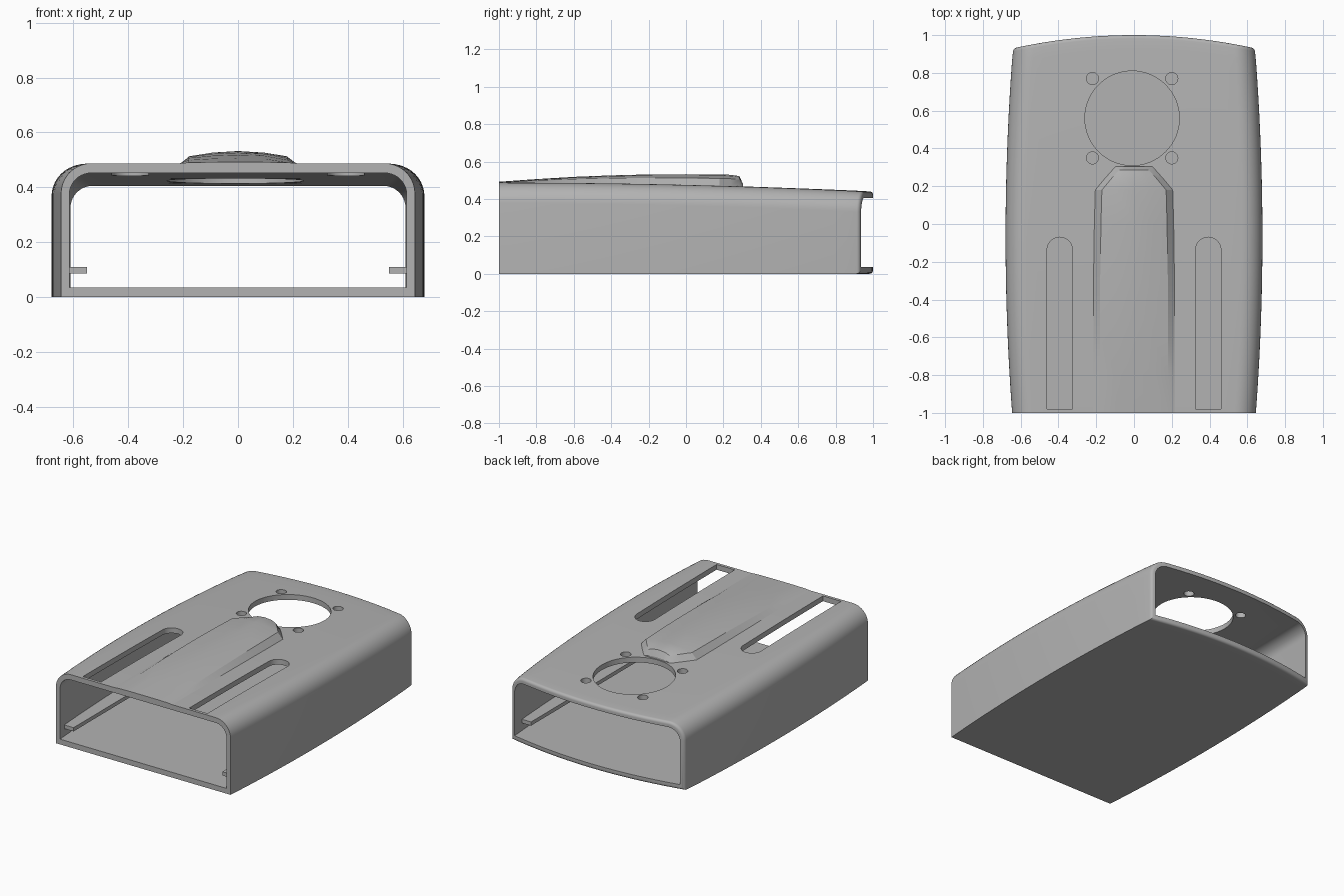
import bpy, bmesh, math

cube = bpy.data.objects.get("Cube")
if cube:
    bpy.data.objects.remove(cube, do_unlink=True)

grey = bpy.data.materials.new("matte grey")
grey.use_nodes = True
colour = (0.45, 0.45, 0.45, 1)
grey.diffuse_color = colour
grey.node_tree.nodes["Principled BSDF"].inputs["Base Color"].default_value = colour


def make(name, bm):
    bmesh.ops.recalc_face_normals(bm, faces=bm.faces)
    mesh = bpy.data.meshes.new(name)
    bm.to_mesh(mesh)
    bm.free()
    mesh.materials.append(grey)
    ob = bpy.data.objects.new(name, mesh)
    bpy.context.collection.objects.link(ob)
    return ob


def activate(ob):
    bpy.ops.object.select_all(action="DESELECT")
    ob.select_set(True)
    bpy.context.view_layer.objects.active = ob


def skin(bm, rings, closed):
    """Bridge rings of points with quads, capping or closing the ends."""
    loops = [[bm.verts.new(p) for p in ring] for ring in rings]
    n = len(loops[0])
    pairs = list(zip(loops, loops[1:] + loops[:1])) if closed else zip(loops, loops[1:])
    for a, b in pairs:
        for i in range(n):
            j = (i + 1) % n
            bm.faces.new((a[i], a[j], b[j], b[i]))
    if not closed:
        bm.faces.new(loops[0])
        bm.faces.new(loops[-1])


def prism(name, outline, z0, z1):
    bm = bmesh.new()
    skin(bm, [[(x, y, z) for x, y in outline] for z in (z0, z1)], False)
    return make(name, bm)


def arc(cx, cy, r, a0, a1, n):
    return [(cx + r * math.cos(a0 + (a1 - a0) * i / n),
             cy + r * math.sin(a0 + (a1 - a0) * i / n)) for i in range(n + 1)]


def roof(y):
    return 0.487 - 0.047 * ((y + 1) / 2) ** 2


def half_width(y):
    return 0.68 - 0.037 * (y + 0.03) ** 2


def section(s, side, floor, top, back=0):
    """Closed cross-section at fraction s along the bowed length."""
    y = -1 + 2 * s
    w, h, r = half_width(y) - side, roof(y) - top, 0.11 - side
    half = [(w * i / 10, floor) for i in range(11)]
    half += arc(w - r, h - r, r, 0, math.pi / 2, 10)
    half += [((w - r) * i / 10, h) for i in range(9, -1, -1)]
    pts = half + [(-x, z) for x, z in half[-2:0:-1]]
    return [(x, -1 + s * (2 - 0.07 * (x / 0.64) ** 2) - back, z) for x, z in pts]


# Housing: outer skin, rounded rear rim, then inner skin back to the front
STEPS, RIM = 28, 0.018
rings = [section(i / STEPS, 0, 0, 0) for i in range(STEPS)]
for i in range(6):
    a = math.pi / 2 * i / 5
    inset = RIM * (1 - math.cos(a))
    rings.append(section(1, inset, inset, inset, RIM * (1 - math.sin(a))))
rings += [section(i / STEPS, 0.03, 0.035, 0.035) for i in range(STEPS, -1, -1)]
bm = bmesh.new()
skin(bm, rings, True)
housing = make("housing", bm)

# Openings: large round port, four screw holes, two long slots
FULL = 2 * math.pi
cutters = [prism("port_cutter", arc(-0.01, 0.56, 0.25, 0, FULL, 64)[:-1], 0.3, 0.7)]
for x in (-0.22, 0.2):
    for y in (0.35, 0.77):
        cutters.append(prism("screw_hole_cutter", arc(x, y, 0.032, 0, FULL, 24)[:-1], 0.3, 0.7))
for x in (-0.393, 0.393):
    outline = arc(x, -0.137, 0.067, 0, math.pi, 20) + [(x - 0.067, -0.98), (x + 0.067, -0.98)]
    cutters.append(prism("slot_cutter", outline, 0.3, 0.7))
activate(housing)
for cutter in cutters:
    cutter.hide_render = True
    mod = housing.modifiers.new("opening", "BOOLEAN")
    mod.object = cutter
    mod.operation = "DIFFERENCE"
    mod.solver = "EXACT"
    bpy.ops.object.modifier_apply(modifier=mod.name)
for cutter in cutters:
    bpy.data.objects.remove(cutter, do_unlink=True)

# Raised spine on the roof, with a chamfered rear tip: (y, half width, crest z)
spine = [(-1, 0.215, 0.492), (-0.8, 0.215, 0.506), (-0.6, 0.215, 0.518),
         (-0.4, 0.215, 0.526), (-0.2, 0.213, 0.531), (0, 0.21, 0.532),
         (0.18, 0.205, 0.531), (0.24, 0.155, 0.529), (0.285, 0.115, 0.522),
         (0.305, 0.095, 0.48)]
rings = []
for y, w, crest in spine:
    base = roof(y)
    rise = crest - base
    half = [(w, base - 0.02), (w, base), (w - 0.035, base + rise * 0.65),
            (w * 0.45, base + rise * 0.9), (0, crest)]
    rings.append([(x, y, z) for x, z in half + [(-x, z) for x, z in half[-2::-1]]])
bm = bmesh.new()
skin(bm, rings, False)
raised_spine = make("raised_spine", bm)

# Board rails along the inner side walls
for side, name in ((1, "left_rail"), (-1, "right_rail")):
    ys = [-0.95 + 0.2 * i for i in range(10)]
    outline = [(side * 0.55, ys[0])]
    outline += [(side * (half_width(y) - 0.015), y) for y in ys]
    outline.append((side * 0.55, ys[-1]))
    prism(name, outline, 0.085, 0.11)

for ob, angle in ((housing, 35), (raised_spine, 20)):
    activate(ob)
    bpy.ops.object.shade_smooth_by_angle(angle=math.radians(angle))
